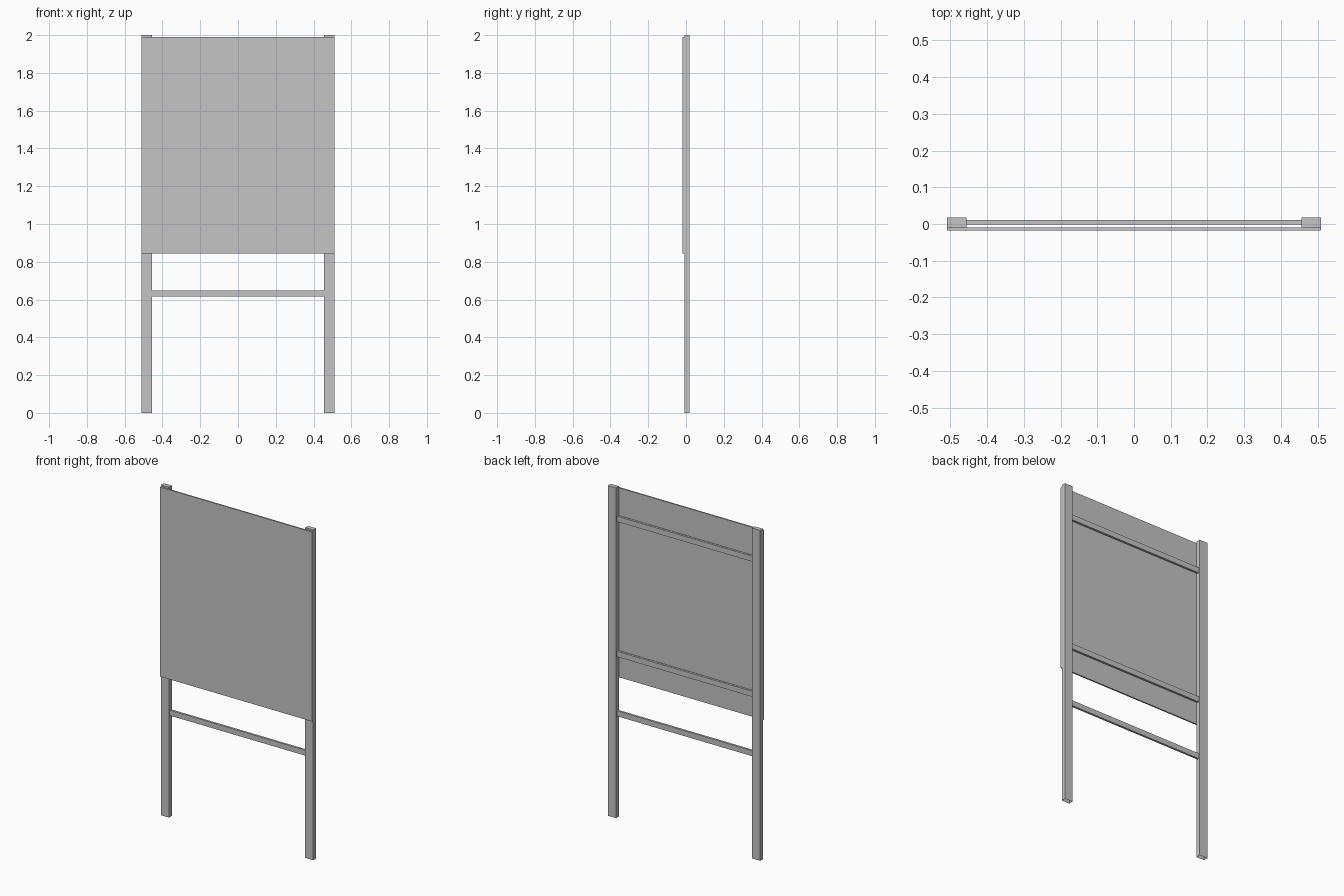
import bpy
import bmesh

if "Cube" in bpy.data.objects:
    bpy.data.objects.remove(bpy.data.objects["Cube"])

grey = bpy.data.materials.new("plain_grey")
grey.diffuse_color = (0.56, 0.56, 0.56, 1)
grey.use_nodes = True
grey.node_tree.nodes["Principled BSDF"].inputs["Base Color"].default_value = grey.diffuse_color


def box(name, lo, hi, open_bottom=False):
    """Box between two corners, optionally without its bottom face."""
    bpy.ops.mesh.primitive_cube_add(size=1, location=[(a + b) / 2 for a, b in zip(lo, hi)])
    ob = bpy.context.object
    ob.name = name
    ob.scale = [b - a for a, b in zip(lo, hi)]
    bpy.ops.object.transform_apply(location=False, rotation=False, scale=True)
    ob.data.materials.append(grey)
    if open_bottom:
        bm = bmesh.new()
        bm.from_mesh(ob.data)
        bottom = [f for f in bm.faces if f.normal.z < -0.9]
        bmesh.ops.delete(bm, geom=bottom, context='FACES_ONLY')
        bm.to_mesh(ob.data)
        bm.free()
    return ob


# Upright hollow posts, open at the foot
box("left_post", (-0.51, -0.009, 0), (-0.456, 0.018, 2), True)
box("right_post", (0.456, -0.009, 0), (0.51, 0.018, 2), True)

# Board fixed to the front of the posts
box("board_panel", (-0.51, -0.018, 0.843), (0.51, -0.009, 1.99))

# Cross rails between the posts
for name, top in (("lower_rail", 0.648), ("middle_rail", 1.008), ("upper_rail", 1.826)):
    box(name, (-0.456, -0.002, top - 0.033), (0.456, 0.011, top))
